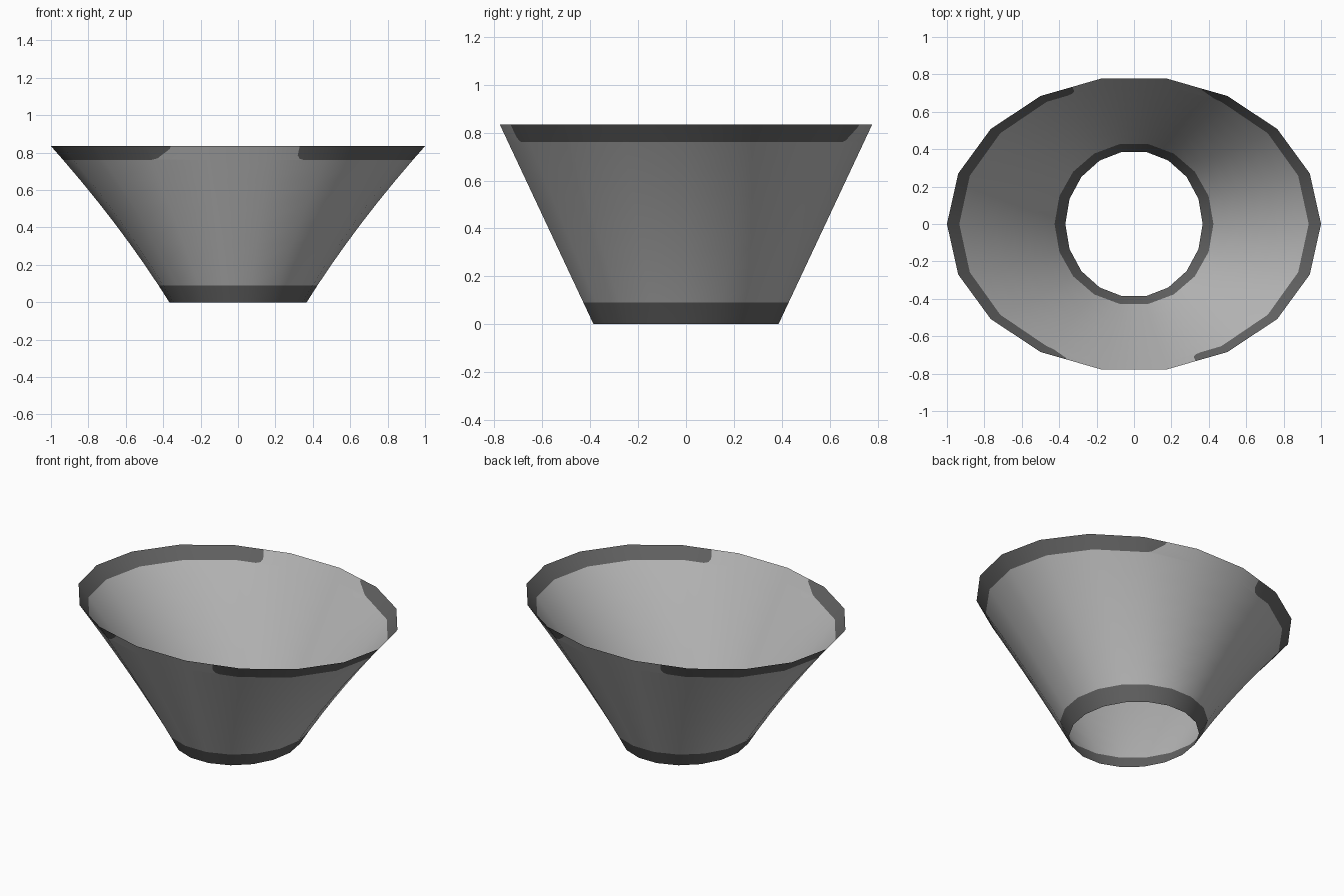
import bpy, bmesh
from math import cos, sin, radians

old = bpy.data.objects.get("Cube")
if old:
    bpy.data.objects.remove(old, do_unlink=True)


def material(name, value):
    m = bpy.data.materials.new(name)
    m.use_nodes = True
    color = (value, value, value, 1)
    m.diffuse_color = color
    node = m.node_tree.nodes["Principled BSDF"]
    node.inputs["Base Color"].default_value = color
    node.inputs["Roughness"].default_value = 0.8
    return m


LIGHT, DARK = 0, 1
SIDES = 18
HEIGHT = 0.835
BOTTOM_BAND, TOP_BAND = 0.09, 0.76


# Oval flared wall: straight in depth, gently curved in width
def point(corner, z):
    t = z / HEIGHT
    a = radians(corner * 360 / SIDES)
    rx = 0.367 + 0.633 * t - 0.11 * t * (1 - t)
    ry = 0.392 + 0.398 * t
    return rx * cos(a), ry * sin(a), z


bm = bmesh.new()


def face(points, mat):
    f = bm.faces.new([bm.verts.new(p) for p in points])
    f.material_index = mat
    f.smooth = True


# Wall and lower trim
mid = [BOTTOM_BAND + (TOP_BAND - BOTTOM_BAND) * i / 6 for i in range(7)]
levels = [0] + mid
for z0, z1 in zip(levels, levels[1:]):
    for k in range(SIDES):
        face([point(k, z0), point(k + 1, z0), point(k + 1, z1), point(k, z1)],
             DARK if z0 == 0 else LIGHT)

# Shaped ends of the upper trim, as (across, up) fractions of one panel
SLANTED = [(0, 0), (0.13, 0.12), (0.40, 0.8), (0.43, 1)]
ROUNDED = [(0.37, 0), (0.46, 0.1), (0.51, 0.35), (0.52, 1)]


def trim_end(start, step, path):
    def place(uv):
        u, v = uv
        z = TOP_BAND + (HEIGHT - TOP_BAND) * v
        a, b = point(start, z), point(start + step, z)
        return [p + (q - p) * u for p, q in zip(a, b)]

    dark = ([(0, 0)] if path[0] != (0, 0) else []) + path + [(0, 1)]
    light = [(1, 0), (1, 1)] + path[::-1]
    for outline, mat in ((dark, DARK), (light, LIGHT)):
        face([place(p) for p in outline[::step]], mat)


# Upper trim: two side bands with a gap at front and back
ends = {3: (3, 1, SLANTED), 5: (6, -1, ROUNDED),
        12: (12, 1, SLANTED), 14: (15, -1, ROUNDED)}
for k in range(SIDES):
    if k in ends:
        trim_end(*ends[k])
    else:
        face([point(k, TOP_BAND), point(k + 1, TOP_BAND),
              point(k + 1, HEIGHT), point(k, HEIGHT)],
             LIGHT if k in (4, 13) else DARK)

bmesh.ops.remove_doubles(bm, verts=bm.verts, dist=0.0005)
mesh = bpy.data.meshes.new("flared_shell")
bm.to_mesh(mesh)
bm.free()
mesh.materials.append(material("light grey", 0.50))
mesh.materials.append(material("dark grey", 0.13))
shell = bpy.data.objects.new("flared_shell", mesh)
bpy.context.collection.objects.link(shell)
